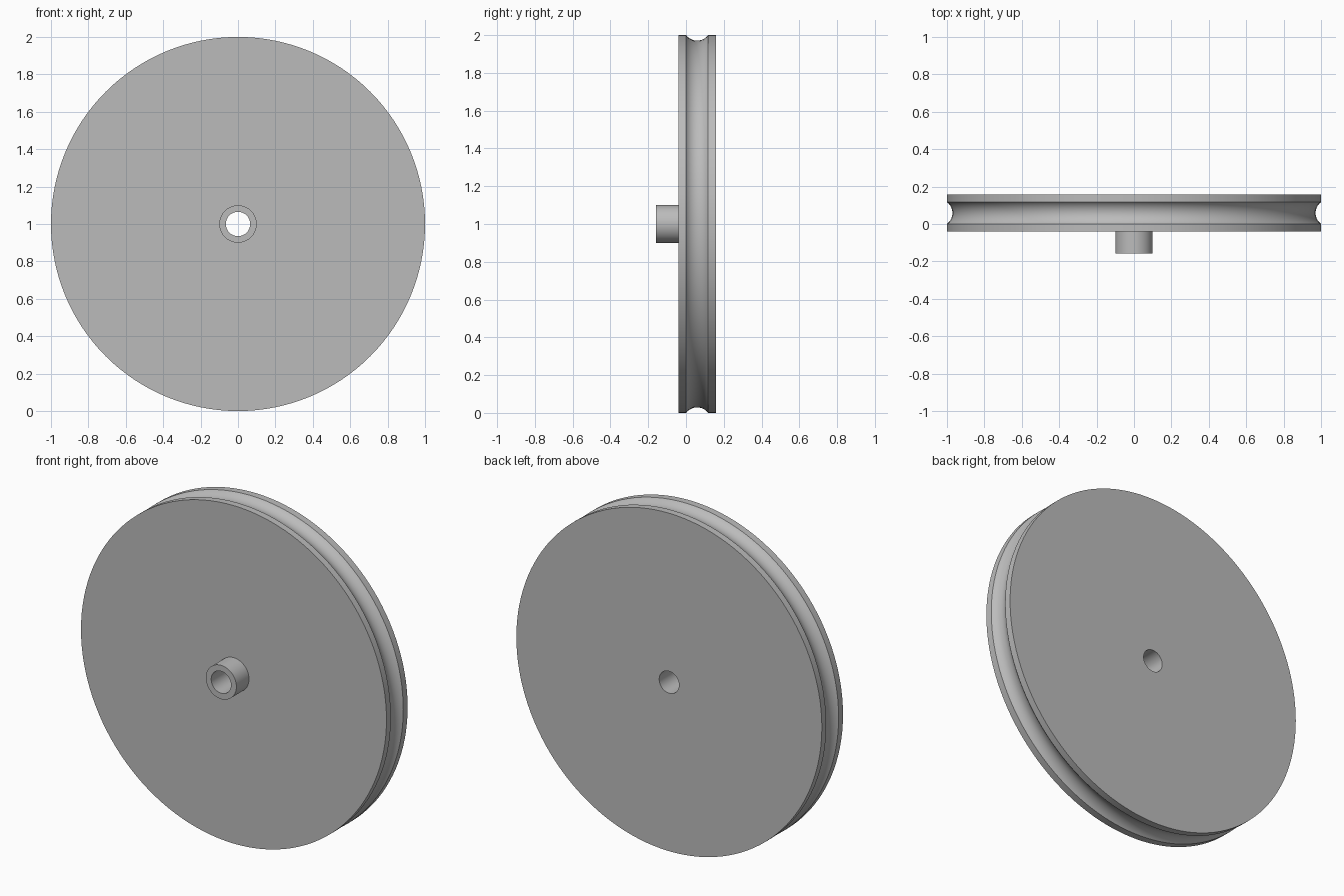
import bpy
import bmesh
import math
from mathutils import Matrix, Vector

cube = bpy.data.objects.get("Cube")
if cube:
    bpy.data.objects.remove(cube, do_unlink=True)

SEGMENTS = 128
BORE, HUB, RIM = 0.065, 0.1, 1.0
FRONT, FACE, BACK = -0.158, -0.04, 0.158
GROOVE_MID, GROOVE_HALF, GROOVE_DEPTH = 0.059, 0.058, 0.029

# Plain grey material
grey = bpy.data.materials.new("plain grey")
grey.use_nodes = True
colour = (0.5, 0.5, 0.5, 1)
grey.diffuse_color = colour
grey.node_tree.nodes["Principled BSDF"].inputs["Base Color"].default_value = colour

# Circular arc of the rope groove, as (radius, y) points
arc_radius = (GROOVE_HALF ** 2 + GROOVE_DEPTH ** 2) / (2 * GROOVE_DEPTH)
arc_centre = RIM - GROOVE_DEPTH + arc_radius
sweep = math.asin(GROOVE_HALF / arc_radius)
STEPS = 16
groove = []
for i in range(STEPS + 1):
    a = sweep * (2 * i / STEPS - 1)
    groove.append((arc_centre - arc_radius * math.cos(a),
                   GROOVE_MID + arc_radius * math.sin(a)))

# Closed half section: bore, hub, front face, grooved rim, back face
profile = [(BORE, FRONT), (HUB, FRONT), (HUB, FACE), (RIM, FACE),
           *groove, (RIM, BACK), (BORE, BACK)]

# Turn the section around the axle
bm = bmesh.new()
rings = []
for s in range(SEGMENTS):
    turn = Matrix.Rotation(math.tau * s / SEGMENTS, 3, 'Y')
    rings.append([bm.verts.new(turn @ Vector((r, y, 0)) + Vector((0, 0, RIM)))
                  for r, y in profile])
for s, ring in enumerate(rings):
    following = rings[(s + 1) % SEGMENTS]
    for i in range(len(profile)):
        j = (i + 1) % len(profile)
        bm.faces.new((ring[i], ring[j], following[j], following[i]))
bmesh.ops.recalc_face_normals(bm, faces=bm.faces)

mesh = bpy.data.meshes.new("pulley_wheel")
bm.to_mesh(mesh)
bm.free()
mesh.materials.append(grey)
wheel = bpy.data.objects.new("pulley_wheel", mesh)
bpy.context.collection.objects.link(wheel)

# Smooth round surfaces with crisp rims
bpy.ops.object.select_all(action='DESELECT')
wheel.select_set(True)
bpy.context.view_layer.objects.active = wheel
bpy.ops.object.shade_smooth_by_angle(angle=math.radians(30))
